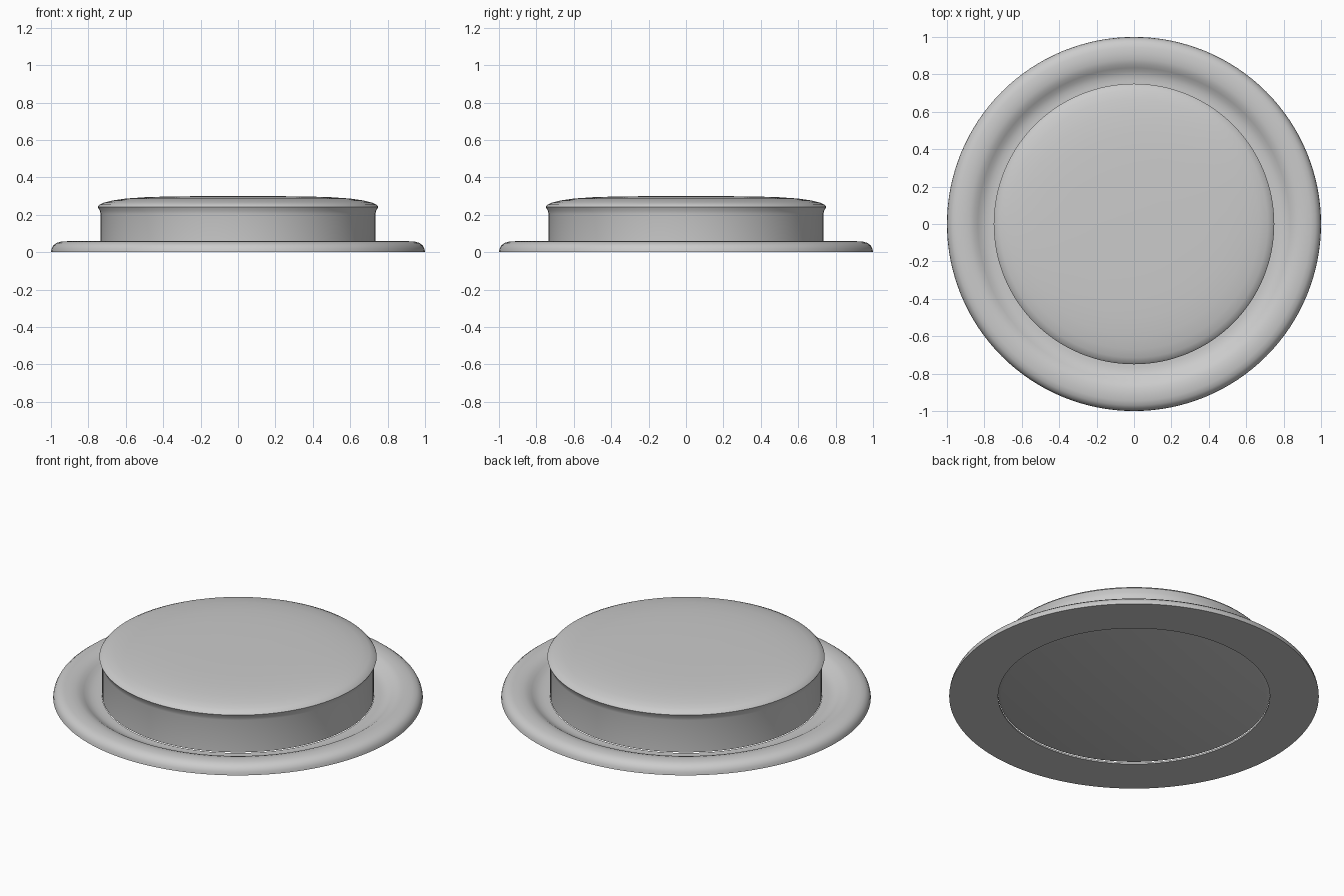
import bpy, bmesh, math

if "Cube" in bpy.data.objects:
    bpy.data.objects.remove(bpy.data.objects["Cube"])

SEGMENTS = 128


def lathe(name, profile, closed):
    """Revolve (radius, z) points around z; a closed profile makes a ring."""
    bm = bmesh.new()
    verts = [bm.verts.new((r, 0, z)) for r, z in profile]
    edges = [bm.edges.new(pair) for pair in zip(verts, verts[1:])]
    if closed:
        edges.append(bm.edges.new((verts[-1], verts[0])))
    bmesh.ops.spin(bm, geom=verts + edges, axis=(0, 0, 1), cent=(0, 0, 0),
                   angle=math.tau, steps=SEGMENTS, use_duplicate=False)
    bmesh.ops.remove_doubles(bm, verts=bm.verts, dist=1e-4)
    bmesh.ops.recalc_face_normals(bm, faces=bm.faces)
    mesh = bpy.data.meshes.new(name)
    bm.to_mesh(mesh)
    bm.free()
    mesh.shade_smooth()
    obj = bpy.data.objects.new(name, mesh)
    bpy.context.collection.objects.link(obj)
    bpy.ops.object.select_all(action='DESELECT')
    obj.select_set(True)
    bpy.context.view_layer.objects.active = obj
    bpy.ops.object.shade_smooth_by_angle(angle=math.radians(50))
    return obj


# Base flange: rounded outer rim, inner slope dipping towards the cap
lathe("base_flange", [
    (0.735, 0.0), (1.0, 0.0), (0.997, 0.018), (0.988, 0.036),
    (0.97, 0.050), (0.945, 0.057), (0.91, 0.059), (0.88, 0.056),
    (0.855, 0.048), (0.835, 0.035), (0.815, 0.022), (0.79, 0.013),
    (0.765, 0.010), (0.735, 0.010)], True)

# Closed cap: straight wall, flared lip, gently domed top
lathe("raised_cap", [
    (0.0, 0.008), (0.715, 0.008), (0.735, 0.014), (0.735, 0.205),
    (0.739, 0.222), (0.750, 0.243), (0.740, 0.254), (0.715, 0.266),
    (0.67, 0.277), (0.60, 0.287), (0.50, 0.294), (0.38, 0.298),
    (0.2, 0.300), (0.0, 0.300)], False)
